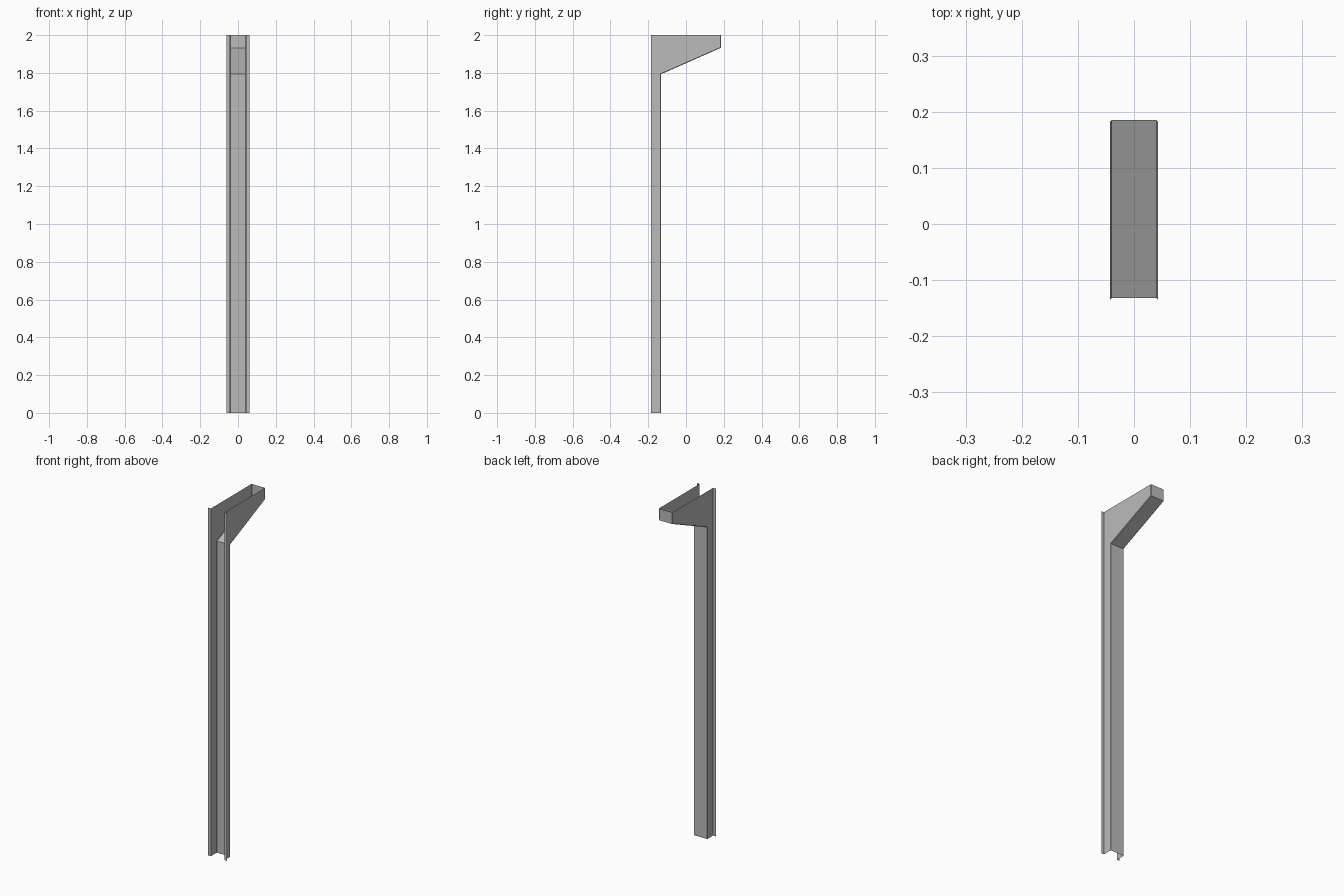
import bpy

old = bpy.data.objects.get("Cube")
if old:
    bpy.data.objects.remove(old, do_unlink=True)

steel = bpy.data.materials.new("grey_steel")
steel.use_nodes = True
colour = (0.5, 0.5, 0.5, 1)
steel.diffuse_color = colour
steel.node_tree.nodes["Principled BSDF"].inputs["Base Color"].default_value = colour

# Channel dimensions
FRONT, TOP = -0.185, 2.0
SIDE_X, FLANGE_X, BEND = 0.043, 0.061, 0.003

# Side outline (y, z) from the foot up the post, along the arm, to the tip
side_path = [(-0.135, 0), (-0.135, 1.795), (0.182, 1.935), (0.182, TOP)]
web_path = [(y + BEND, z if z in (0, TOP) else z - 0.002) for y, z in side_path]


def sheet(name, verts, faces):
    mesh = bpy.data.meshes.new(name)
    mesh.from_pydata(verts, [], faces)
    mesh.materials.append(steel)
    obj = bpy.data.objects.new(name, mesh)
    bpy.context.collection.objects.link(obj)


def strip(name, path_a, xa, path_b, xb):
    """Sheet running between two matching paths."""
    n = len(path_a)
    verts = [(xa, y, z) for y, z in path_a] + [(xb, y, z) for y, z in path_b]
    sheet(name, verts, [(i, i + n, i + n + 1, i + 1) for i in range(n - 1)])


# Web of the post, sloping underside of the arm and its end plate
web_x = SIDE_X - BEND
strip("web", web_path, web_x, web_path, -web_x)

for side, s in (("left", 1), ("right", -1)):
    # Bent corner between web and side
    a, b = (side_path, s * SIDE_X), (web_path, s * web_x)
    strip(side + "_bend", *(a + b if s > 0 else b + a))

    # Side plate with the bracket arm
    outline = [(FRONT, 0)] + side_path + [(FRONT, TOP)]
    order = tuple(range(len(outline)))
    sheet(side + "_side", [(s * SIDE_X, y, z) for y, z in outline],
          [order if s > 0 else order[::-1]])

    # Front flange
    edge = [(FRONT, 0), (FRONT, TOP)]
    inner, outer = s * SIDE_X, s * FLANGE_X
    strip(side + "_flange", edge, max(inner, outer), edge, min(inner, outer))
